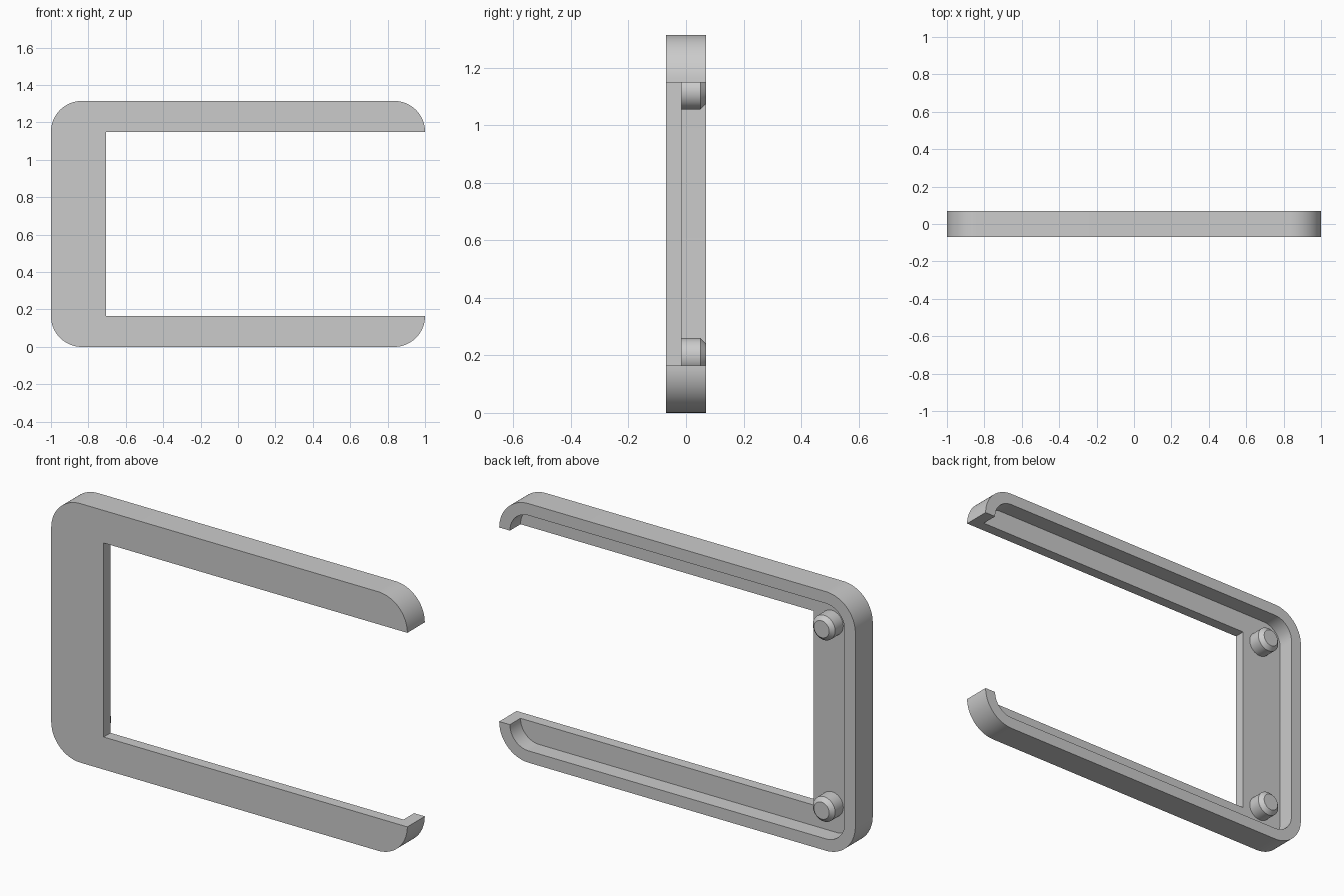
import bpy, bmesh
from math import sin, cos, pi
from mathutils import Matrix

if "Cube" in bpy.data.objects:
    bpy.data.objects.remove(bpy.data.objects["Cube"], do_unlink=True)

HEIGHT, HALF_DEPTH, FLOOR = 1.315, 0.07, -0.015
CORNER, WALL = 0.165, 0.06
WINDOW_X = -0.705

grey = bpy.data.materials.new("plain grey")
grey.use_nodes = True
grey.diffuse_color = (0.6, 0.6, 0.6, 1)
grey.node_tree.nodes["Principled BSDF"].inputs["Base Color"].default_value = grey.diffuse_color


def add_object(name, bm):
    bmesh.ops.recalc_face_normals(bm, faces=bm.faces)
    mesh = bpy.data.meshes.new(name)
    bm.to_mesh(mesh)
    bm.free()
    mesh.materials.append(grey)
    obj = bpy.data.objects.new(name, mesh)
    bpy.context.collection.objects.link(obj)
    return obj


def select_only(obj):
    bpy.ops.object.select_all(action="DESELECT")
    obj.select_set(True)
    bpy.context.view_layer.objects.active = obj


def rounded_outline(inset, steps=20):
    """Rounded rectangle in x, z; starts low on the +x side, ends high on it."""
    reach, radius = 1 - CORNER, CORNER - inset
    corners = [(reach, CORNER, 0), (-reach, CORNER, -1),
               (-reach, HEIGHT - CORNER, -2), (reach, HEIGHT - CORNER, -3)]
    points = []
    for cx, cz, turn in corners:
        for i in range(steps + 1):
            a = (turn - i / steps) * pi / 2
            points.append((cx + radius * cos(a), cz + radius * sin(a)))
    return points


def extrude_outline(name, points, y0, y1):
    bm = bmesh.new()
    face = bm.faces.new([bm.verts.new((x, y0, z)) for x, z in points])
    result = bmesh.ops.extrude_face_region(bm, geom=[face])
    moved = [v for v in result["geom"] if isinstance(v, bmesh.types.BMVert)]
    bmesh.ops.translate(bm, verts=moved, vec=(0, y1 - y0, 0))
    return add_object(name, bm)


# C-shaped frame, open on the +x side
outline = rounded_outline(0) + [(WINDOW_X, HEIGHT - CORNER), (WINDOW_X, CORNER)]
frame = extrude_outline("open_frame", outline, -HALF_DEPTH, HALF_DEPTH)

# Recess in the back, leaving a rim along the outer edge
cutter = extrude_outline("recess_cutter", rounded_outline(WALL), FLOOR, 0.2)
cutter.hide_render = True
cut = frame.modifiers.new("recess", "BOOLEAN")
cut.operation = "DIFFERENCE"
cut.solver = "EXACT"
cut.object = cutter
select_only(frame)
bpy.ops.object.modifier_apply(modifier=cut.name)
bpy.data.objects.remove(cutter, do_unlink=True)
bpy.ops.object.shade_smooth_by_angle()


# Chamfered round posts on the recess floor
def add_post(name, z):
    base = FLOOR - 0.01
    length = HALF_DEPTH - base
    bm = bmesh.new()
    place = Matrix.Translation((-0.81, base + length / 2, z)) @ Matrix.Rotation(-pi / 2, 4, "X")
    bmesh.ops.create_cone(bm, cap_ends=True, segments=48, radius1=0.063,
                          radius2=0.063, depth=length, matrix=place)
    tip = [e for e in bm.edges if all(v.co.y > HALF_DEPTH - 0.001 for v in e.verts)]
    bmesh.ops.bevel(bm, geom=tip, offset=0.02, segments=1, affect="EDGES")
    select_only(add_object(name, bm))
    bpy.ops.object.shade_smooth_by_angle()


add_post("upper_post", HEIGHT - 0.197)
add_post("lower_post", 0.197)
